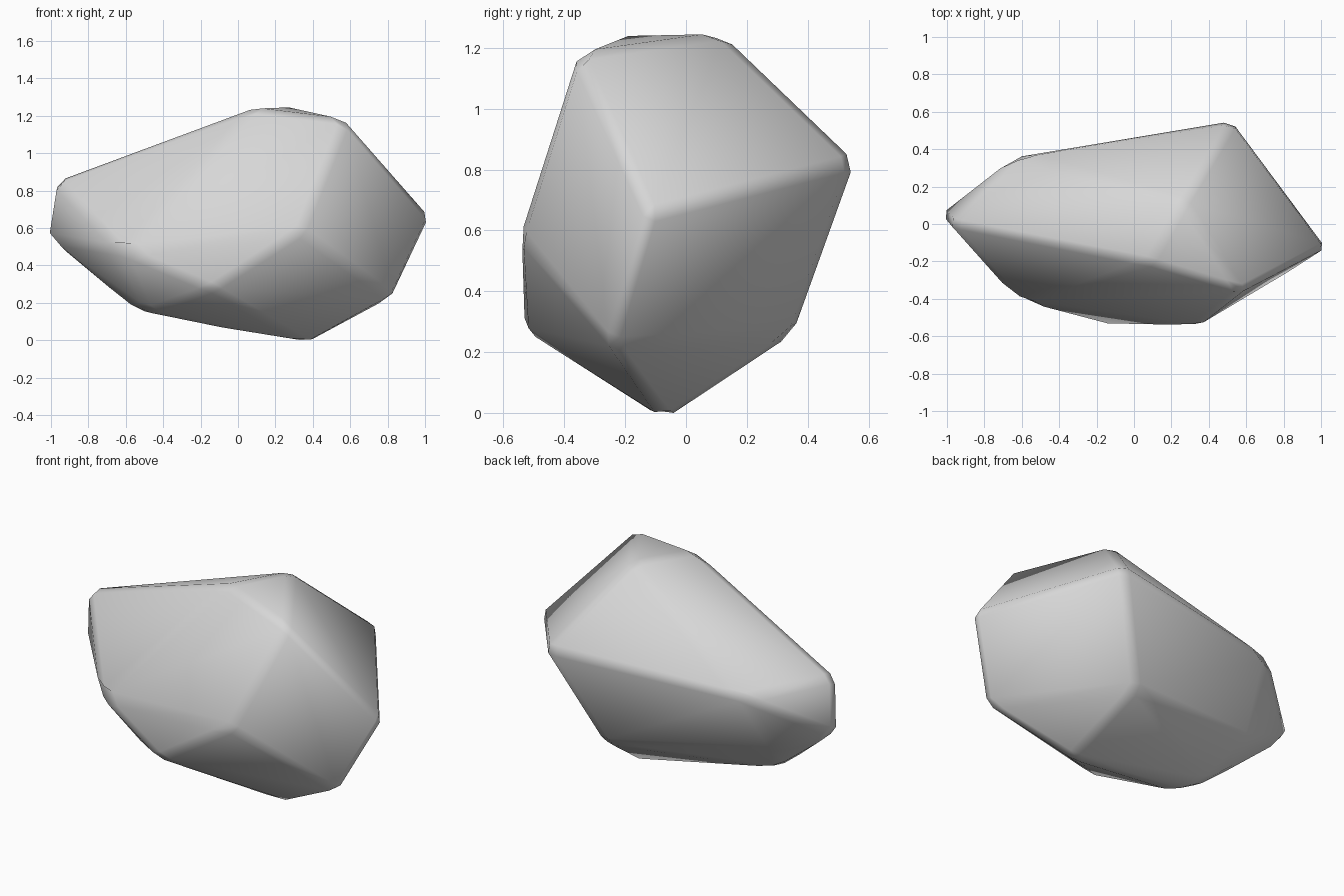
import bpy
import bmesh
import math
from mathutils import Vector

cube = bpy.data.objects.get("Cube")
if cube:
    bpy.data.objects.remove(cube, do_unlink=True)

# Stone colour
stone = bpy.data.materials.new("pale grey stone")
stone.use_nodes = True
grey = (0.68, 0.68, 0.68, 1)
stone.diffuse_color = grey
stone.node_tree.nodes["Principled BSDF"].inputs["Base Color"].default_value = grey

# Main corners of the boulder
corners = {
    "left_tip": (1.04, -0.12, 0.65),
    "left_low": (0.835, -0.25, 0.215),
    "foot": (0.38, -0.07, -0.03),
    "back_left": (0.535, 0.56, 0.825),
    "back_right": (-0.63, 0.375, 0.77),
    "back_low": (0.28, 0.36, 0.255),
    "back_low_right": (-0.69, 0.14, 0.39),
    "crown_front": (0.575, -0.36, 1.18),
    "crown_back": (0.27, 0.12, 1.247),
    "crown_right": (0.08, -0.21, 1.24),
    "front_high": (0.335, -0.55, 0.58),
    "front_low": (-0.14, -0.54, 0.27),
    "front_right": (-0.615, -0.415, 0.47),
    "right_tip_high": (-0.985, 0.0, 0.855),
    "right_tip_low": (-1.035, 0.06, 0.54),
    "under_front": (-0.48, -0.21, 0.145),
    "under_back": (-0.56, -0.08, 0.165),
}

# Shallow hollows: each ridge on the left becomes the valley on the right
hollows = [
    (("front_low", "left_low"), ("front_high", "foot")),
    (("crown_back", "right_tip_high"), ("crown_right", "back_right")),
    (("back_low", "back_right"), ("back_left", "back_low_right")),
]

# Faceted hull
bm = bmesh.new()
vert = {name: bm.verts.new(p) for name, p in corners.items()}
bmesh.ops.convex_hull(bm, input=bm.verts[:])

# Sink the hollows
for ridge_ends, valley_ends in hollows:
    ridge = bm.edges.get([vert[n] for n in ridge_ends])
    if ridge:
        across = {v for f in ridge.link_faces for v in f.verts} - set(ridge.verts)
        if across == {vert[n] for n in valley_ends}:
            bmesh.utils.edge_rotate(ridge, True)

# Merge nearly flat regions, then chamfer every edge
bmesh.ops.dissolve_limit(bm, angle_limit=math.radians(7),
                         verts=bm.verts[:], edges=bm.edges[:])
bmesh.ops.bevel(bm, geom=bm.edges[:], offset=0.035, offset_type='OFFSET',
                segments=1, profile=0.5, affect='EDGES', clamp_overlap=True)
bmesh.ops.recalc_face_normals(bm, faces=bm.faces[:])
for f in bm.faces:
    f.smooth = True

# Rest on the ground
ground = min(v.co.z for v in bm.verts)
bmesh.ops.translate(bm, vec=Vector((0, 0, -ground)), verts=bm.verts[:])

mesh = bpy.data.meshes.new("boulder")
bm.to_mesh(mesh)
bm.free()
mesh.materials.append(stone)
boulder = bpy.data.objects.new("boulder", mesh)
bpy.context.collection.objects.link(boulder)
